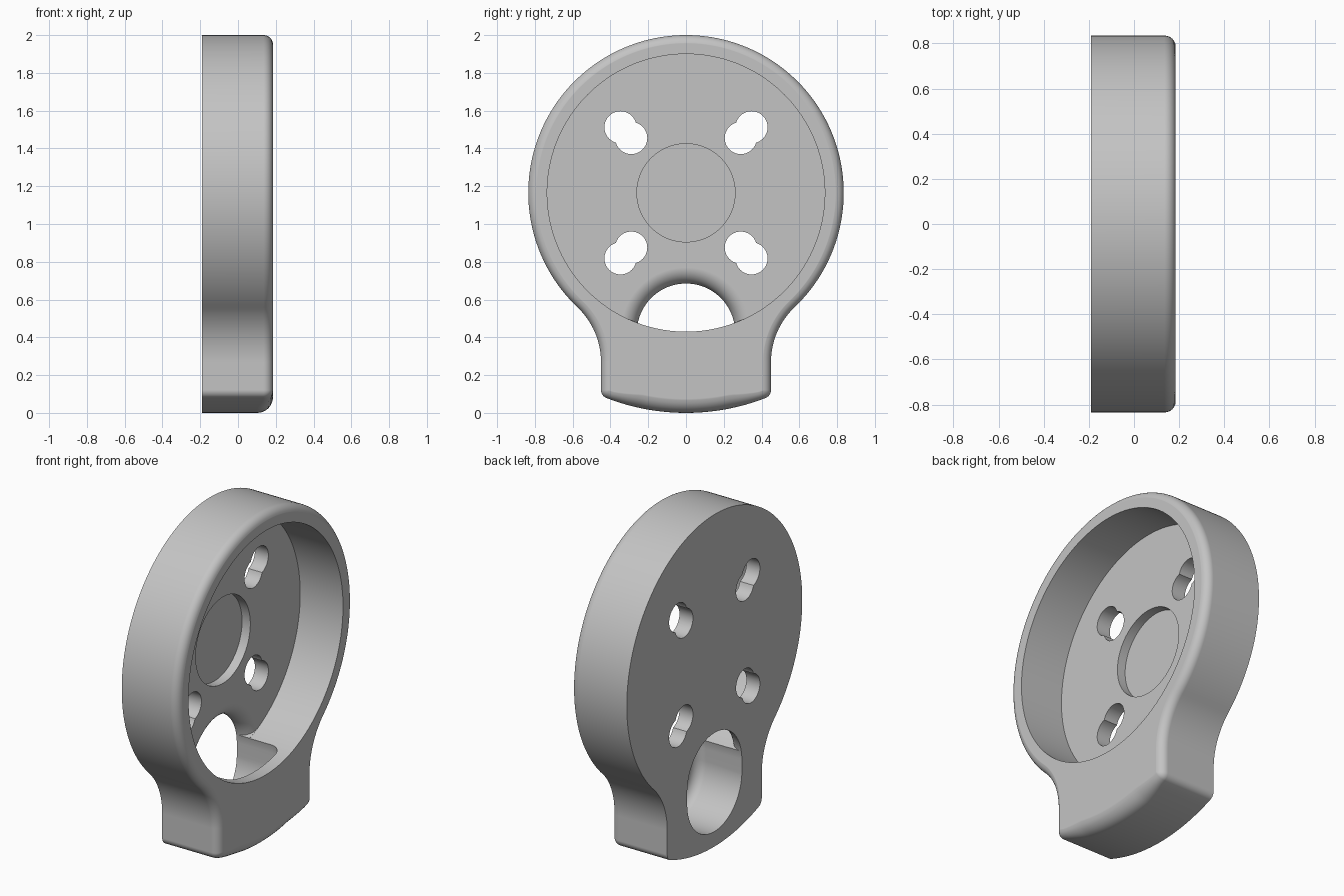
import bpy, bmesh
from math import sin, cos, pi, sqrt, atan2, hypot

if "Cube" in bpy.data.objects:
    bpy.data.objects.remove(bpy.data.objects["Cube"])

BACK, FRONT, FLOOR = -0.19, 0.185, -0.10
HUB = 1.165          # height of the round body's centre
DISC, GRIP = 0.835, 0.45

grey = bpy.data.materials.new("plain grey")
grey.use_nodes = True
grey.diffuse_color = (0.55, 0.55, 0.55, 1)
grey.node_tree.nodes["Principled BSDF"].inputs["Base Color"].default_value = grey.diffuse_color


def loft(name, rings):
    """Closed solid through rings of 3D points."""
    bm = bmesh.new()
    loops = [[bm.verts.new(p) for p in ring] for ring in rings]
    n = len(loops[0])
    for a, b in zip(loops, loops[1:]):
        for i in range(n):
            j = (i + 1) % n
            bm.faces.new((a[i], a[j], b[j], b[i]))
    bm.faces.new(loops[0])
    bm.faces.new(loops[-1])
    bmesh.ops.recalc_face_normals(bm, faces=bm.faces)
    mesh = bpy.data.meshes.new(name)
    bm.to_mesh(mesh)
    bm.free()
    mesh.materials.append(grey)
    obj = bpy.data.objects.new(name, mesh)
    bpy.context.collection.objects.link(obj)
    return obj


def arc(cy, cz, r, a0, a1, n):
    """Arc points with the outward unit direction: (y, z, ny, nz)."""
    angles = [a0 + (a1 - a0) * i / n for i in range(n + 1)]
    return [(cy + r * cos(a), cz + r * sin(a), cos(a), sin(a)) for a in angles]


def cylinder(name, cy, cz, r, x0, x1, n=64):
    pts = arc(cy, cz, r, 0, 2 * pi, n)[:-1]
    return loft(name, [[(x, y, z) for y, z, _, _ in pts] for x in (x0, x1)])


def stadium(x, r):
    pts = arc(0, 0.425, r, 0, pi, 40) + arc(0, 0.35, r, pi, 2 * pi, 40)
    return [(x, y, z) for y, z, _, _ in pts]


def apply_boolean(obj, cutter, operation="DIFFERENCE"):
    mod = obj.modifiers.new("cut", "BOOLEAN")
    mod.operation, mod.solver, mod.object = operation, "EXACT", cutter
    bpy.context.view_layer.objects.active = obj
    bpy.ops.object.modifier_apply(modifier=mod.name)
    bpy.data.objects.remove(cutter)


# Outline of one half, from bottom centre to top centre
corner = 0.045
cy = GRIP - corner
cz = HUB - sqrt((HUB - corner) ** 2 - cy ** 2)
corner_angle = atan2(cz - HUB, cy)
neck = 0.4
ny = GRIP + neck
nz = HUB - sqrt((DISC + neck) ** 2 - ny ** 2)
neck_angle = atan2(nz - HUB, ny)
half = arc(0, HUB, HUB, -pi / 2, corner_angle, 16)
half += arc(cy, cz, corner, corner_angle, 0, 6)[1:]
half += [(y, z, -a, -b) for y, z, a, b in arc(ny, nz, neck, pi, pi + neck_angle, 16)]
half += arc(0, HUB, DISC, neck_angle, pi / 2, 72)[1:]
outline = half + [(-y, z, -a, b) for y, z, a, b in half[-2:0:-1]]


# Body with a rounded front edge, a little softer under the grip
def edge_radius(y, z):
    return 0.05 + (0.033 * min(1, (0.40 - abs(y)) / 0.15) if z < 0.1 and abs(y) < 0.40 else 0)


rings = [[(BACK, y, z) for y, z, _, _ in outline]]
STEPS = 8
for k in range(STEPS + 1):
    t = pi / 2 * k / STEPS
    ring = []
    for y, z, a, b in outline:
        r = edge_radius(y, z)
        inset = min(r * (1 - cos(t)), 0.9 * r if r > 0.05 else 0.044)
        ring.append((FRONT - r * (1 - sin(t)), y - a * inset, z - b * inset))
    rings.append(ring)
body = loft("round_housing", rings)

# Wide front cavity and shallow centre recess
apply_boolean(body, cylinder("cavity", 0, HUB, 0.735, FLOOR, 0.4, 160))
apply_boolean(body, cylinder("recess", 0, HUB, 0.26, FLOOR - 0.055, 0.0, 96))

# Rounded lip where the cavity floor runs into the cable opening
lip = 0.085
flare_rings = [stadium(BACK + 0.003, 0.255)]
for k in range(1, 11):
    t = pi / 2 * k / 10
    flare_rings.append(stadium(FLOOR - lip + lip * sin(t), 0.26 + lip * (1 - cos(t))))
flare_rings.append(stadium(FLOOR + 0.05, 0.26 + lip))
flare = loft("flare", flare_rings)
apply_boolean(flare, cylinder("flare_limit", 0, HUB, 0.734, -0.4, 0.4, 160), "INTERSECT")
apply_boolean(body, flare)

# Cable opening from the back into the grip, with a rounded inner end
end, soft = 0.11, 0.06
pocket_rings = [stadium(BACK - 0.1, 0.26)]
for k in range(7):
    t = pi / 2 * k / 6
    pocket_rings.append(stadium(end - soft + soft * sin(t), 0.26 - soft * (1 - cos(t))))
apply_boolean(body, loft("pocket", pocket_rings))

# Four double screw holes
for sy in (-1, 1):
    for sz in (-1, 1):
        for d in (0.347, 0.290):
            apply_boolean(body, cylinder("screw_hole", sy * d, HUB + sz * d, 0.085, -0.4, 0.02, 40))

# Smooth curved walls, crisp flat faces
bpy.ops.object.select_all(action="DESELECT")
body.select_set(True)
bpy.context.view_layer.objects.active = body
bpy.ops.object.shade_smooth_by_angle(angle=pi / 6)
weighted = body.modifiers.new("even_shading", "WEIGHTED_NORMAL")
weighted.keep_sharp = True
